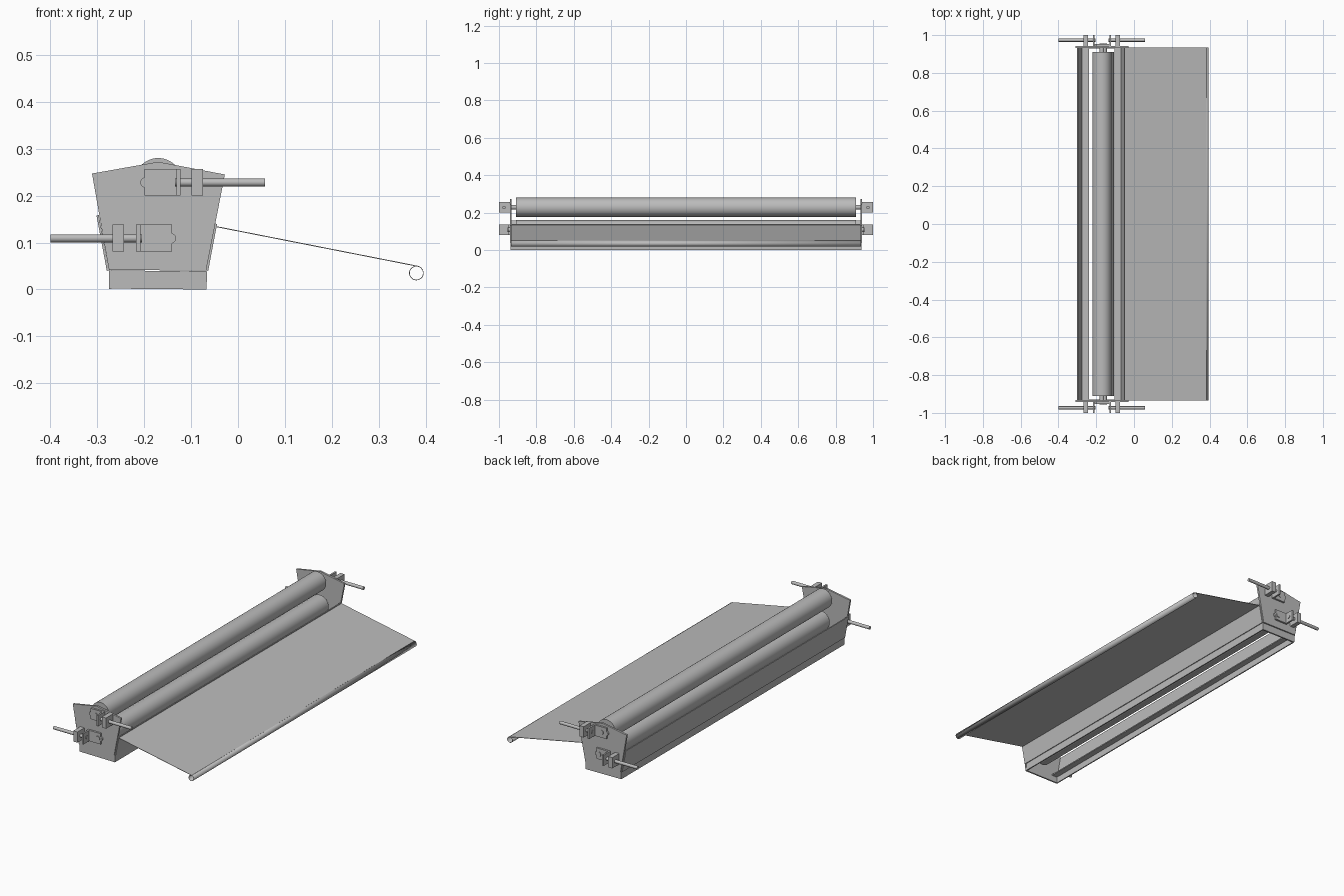
import bpy, math
from mathutils import Vector

if "Cube" in bpy.data.objects:
    bpy.data.objects.remove(bpy.data.objects["Cube"])

gray = bpy.data.materials.new("plain gray")
gray.diffuse_color = (0.5, 0.5, 0.5, 1)
gray.use_nodes = True
gray.node_tree.nodes["Principled BSDF"].inputs["Base Color"].default_value = gray.diffuse_color


def add_mesh(name, verts, faces):
    me = bpy.data.meshes.new(name)
    me.from_pydata(verts, [], faces)
    me.materials.append(gray)
    ob = bpy.data.objects.new(name, me)
    bpy.context.collection.objects.link(ob)
    return ob


def extrude(name, pts, y0, y1):
    """Prism with an x-z profile, running along y."""
    area = sum(a[0] * b[1] - b[0] * a[1] for a, b in zip(pts, pts[1:] + pts[:1]))
    if area < 0:
        pts = pts[::-1]
    y0, y1 = min(y0, y1), max(y0, y1)
    n = len(pts)
    verts = [(x, y0, z) for x, z in pts] + [(x, y1, z) for x, z in pts]
    faces = [tuple(range(n)), tuple(range(2 * n - 1, n - 1, -1))]
    faces += [(i, i + n, (i + 1) % n + n, (i + 1) % n) for i in range(n)]
    return add_mesh(name, verts, faces)


def box(name, x0, x1, y0, y1, z0, z1):
    return extrude(name, [(x0, z0), (x1, z0), (x1, z1), (x0, z1)], y0, y1)


def strip(name, a, b, t, y0, y1):
    """Flat sheet between two x-z points, thickened by t."""
    d = Vector((b[0] - a[0], b[1] - a[1])).normalized() * t / 2
    n = (-d.y, d.x)
    pts = [(p[0] + s * n[0], p[1] + s * n[1]) for p, s in ((a, -1), (b, -1), (b, 1), (a, 1))]
    return extrude(name, pts, y0, y1)


def cylinder(name, p, q, r, sides=48):
    p, q = Vector(p), Vector(q)
    bpy.ops.mesh.primitive_cylinder_add(vertices=sides, radius=r, depth=(q - p).length,
                                        location=(p + q) / 2,
                                        rotation=(q - p).to_track_quat('Z', 'Y').to_euler())
    ob = bpy.context.object
    ob.name = name
    ob.data.materials.append(gray)
    bpy.ops.object.shade_smooth_by_angle(angle=math.radians(35))
    return ob


W = 0.935  # half width of the body

# Rollers with thin axles reaching through the end plates
for name, x, z, r in (("upper_roller", -0.17, 0.229, 0.051), ("lower_roller", -0.156, 0.109, 0.051)):
    cylinder(name, (x, -0.91, z), (x, 0.91, z), r)
    cylinder(name + "_axle", (x, -0.955, z), (x, 0.955, z), 0.012, 24)

# Sloping trough walls
strip("left_wall", (-0.299, 0.158), (-0.277, 0.04), 0.005, -W, W)
strip("right_wall", (-0.047, 0.14), (-0.066, 0.04), 0.005, -W, W)

# Open base frame: outer walls, inward flanges and closed ends
box("base_left_wall", -0.275, -0.269, -W, W, 0.001, 0.041)
box("base_right_wall", -0.073, -0.067, -W, W, 0, 0.039)
box("base_left_flange", -0.27, -0.238, -W, W, 0.034, 0.04)
box("base_right_flange", -0.104, -0.072, -W, W, 0.034, 0.039)

# Sloping apron with a rolled hem
strip("apron", (-0.047, 0.134), (0.383, 0.0495), 0.002, -W, W)
ring = [(0.38 + 0.0155 * math.cos(a), 0.035 + 0.0155 * math.sin(a))
        for a in (math.tau * i / 32 for i in range(32))]
hem = add_mesh("apron_hem", [(x, y, z) for y in (-W, W) for x, z in ring],
               [(i, i + 32, (i + 1) % 32 + 32, (i + 1) % 32) for i in range(32)])
hem.data.shade_smooth()
wall = hem.modifiers.new("thickness", 'SOLIDIFY')
wall.thickness = 0.0015


def adjuster(name, s, z, d, bearing_x, web, tab, rod_end):
    """Bearing block, angle bracket, guide tab and threaded rod; d is the rod direction."""
    z0, z1 = z - 0.028, z + 0.029
    box(name + "_web", min(web), max(web), s * 0.94, s * 0.952, z0, z1)
    box(name + "_flange", min(web[1], web[1] - d * 0.009), max(web[1], web[1] - d * 0.009),
        s * 0.945, s, z0, z1)
    box(name + "_tab", tab - 0.012, tab + 0.012, s * 0.94, s, z0, z1)
    cylinder(name + "_bearing", (bearing_x, s * 0.938, z), (bearing_x, s * 0.952, z), 0.011, 24)
    cylinder(name + "_rod", (web[1] - d * 0.012, s * 0.973, z), (rod_end, s * 0.973, z), 0.0085, 16)


for s, side in ((-1, "front"), (1, "back")):
    # Five-sided end plate and base end
    extrude(side + "_end_plate", [(-0.275, 0.042), (-0.068, 0.04), (-0.028, 0.245),
                                  (-0.17, 0.272), (-0.311, 0.247)], s * 0.932, s * 0.942)
    extrude(side + "_base_end", [(-0.275, 0.002), (-0.067, 0), (-0.066, 0.038), (-0.275, 0.041)],
            s * 0.929, s * 0.937)
    adjuster(side + "_upper_adjuster", s, 0.228, 1, -0.197, (-0.199, -0.122), -0.087, 0.058)
    adjuster(side + "_lower_adjuster", s, 0.109, -1, -0.143, (-0.141, -0.217), -0.255, -0.4)
